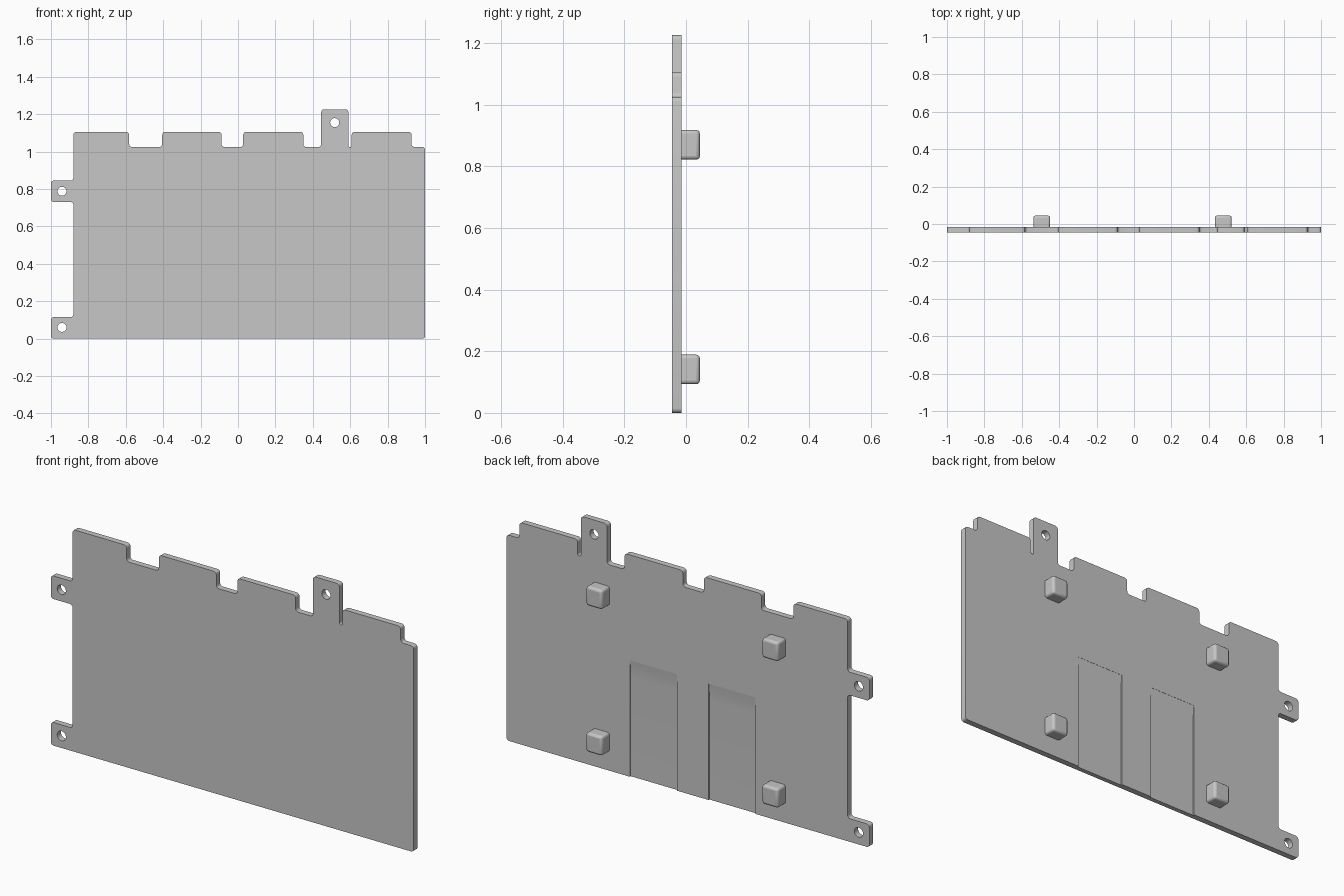
import bpy, bmesh, math
from mathutils import Vector

old = bpy.data.objects.get("Cube")
if old:
    bpy.data.objects.remove(old, do_unlink=True)

FRONT, BACK = -0.045, -0.015

grey = bpy.data.materials.new("light grey")
grey.use_nodes = True
COLOUR = (0.57, 0.57, 0.57, 1)
grey.diffuse_color = COLOUR
grey.node_tree.nodes["Principled BSDF"].inputs["Base Color"].default_value = COLOUR


def prism(name, points, vector):
    """Solid made by sweeping a closed loop of 3D points along a vector."""
    bm = bmesh.new()
    face = bm.faces.new([bm.verts.new(p) for p in points])
    swept = bmesh.ops.extrude_face_region(bm, geom=[face])["geom"]
    bmesh.ops.translate(bm, vec=vector, verts=[v for v in swept if isinstance(v, bmesh.types.BMVert)])
    bmesh.ops.recalc_face_normals(bm, faces=bm.faces)
    mesh = bpy.data.meshes.new(name)
    bm.to_mesh(mesh)
    bm.free()
    mesh.materials.append(grey)
    obj = bpy.data.objects.new(name, mesh)
    bpy.context.collection.objects.link(obj)
    return obj


def rounded(corners, radius, steps=4):
    """Fillet every right-angled corner, limited by its shorter edge."""
    out = []
    pts = [Vector(c) for c in corners]
    for i, p in enumerate(pts):
        a, b = pts[i - 1] - p, pts[(i + 1) % len(pts)] - p
        r = min(radius, 0.48 * a.length, 0.48 * b.length)
        a, b = a.normalized() * r, b.normalized() * r
        for k in range(steps + 1):
            t = k / steps * math.pi / 2
            out.append(p + a * (1 - math.sin(t)) + b * (1 - math.cos(t)))
    return out


def smooth(obj):
    bpy.ops.object.select_all(action="DESELECT")
    obj.select_set(True)
    bpy.context.view_layer.objects.active = obj
    bpy.ops.object.shade_smooth_by_angle(angle=math.radians(35))


# Plate outline: left side tabs, then the notched top edge with its tall tab
SIDE, LOW, HIGH, TALL = -0.88, 1.025, 1.105, 1.226
outline = [(-1, 0), (-1, 0.115), (SIDE, 0.115), (SIDE, 0.73), (-1, 0.73), (-1, 0.845), (SIDE, 0.845)]
raised = [(SIDE, -0.582, HIGH), (-0.405, -0.088, HIGH), (0.028, 0.349, HIGH),
          (0.445, 0.59, TALL), (0.608, 0.928, HIGH)]
for x0, x1, top in raised:
    if x0 != SIDE:
        outline.append((x0, LOW))
    outline += [(x0, top), (x1, top), (x1, LOW)]
outline += [(1, LOW), (1, 0)]
plate = prism("plate", [(p.x, FRONT, p.y) for p in rounded(outline, 0.015)], (0, BACK - FRONT, 0))

# Screw holes in the three tabs
cutters = []
for x, z in [(-0.941, 0.06), (-0.941, 0.788), (0.517, 1.155)]:
    ring = [(x + 0.024 * math.cos(k * math.tau / 32), FRONT - 0.05, z + 0.024 * math.sin(k * math.tau / 32))
            for k in range(32)]
    cutters.append(prism("hole_cutter", ring, (0, 0.15, 0)))

# Shallow channels in the back, ramping out at their upper end
DEEP = BACK - 0.007
for x0, x1 in [(0.06, 0.32), (-0.373, -0.114)]:
    side = [(BACK + 0.05, -0.1), (DEEP, -0.1), (DEEP, 0.5), (BACK - 0.005, 0.54),
            (BACK - 0.001, 0.58), (BACK + 0.05, 0.58)]
    cutters.append(prism("channel_cutter", [(x0, y, z) for y, z in side], (x1 - x0, 0, 0)))

for cutter in cutters:
    cutter.hide_render = True
    mod = plate.modifiers.new("cut", "BOOLEAN")
    mod.operation = "DIFFERENCE"
    mod.solver = "EXACT"
    mod.object = cutter
bpy.context.view_layer.update()
result = bpy.data.meshes.new_from_object(plate.evaluated_get(bpy.context.evaluated_depsgraph_get()))
plate.modifiers.clear()
plate.data = result
for cutter in cutters:
    bpy.data.objects.remove(cutter, do_unlink=True)
smooth(plate)

# Four softened pegs on the back, rooted inside the plate
for side_name, x in [("left", 0.477), ("right", -0.493)]:
    for level, z in [("lower", 0.141), ("upper", 0.87)]:
        w, h = 0.045, 0.048
        base = [(x - w, BACK - 0.02, z - h), (x + w, BACK - 0.02, z - h),
                (x + w, BACK - 0.02, z + h), (x - w, BACK - 0.02, z + h)]
        peg = prism(f"{level}_{side_name}_peg", base, (0, 0.08, 0))
        bevel = peg.modifiers.new("soft edges", "BEVEL")
        bevel.width = 0.012
        bevel.segments = 3
        smooth(peg)
